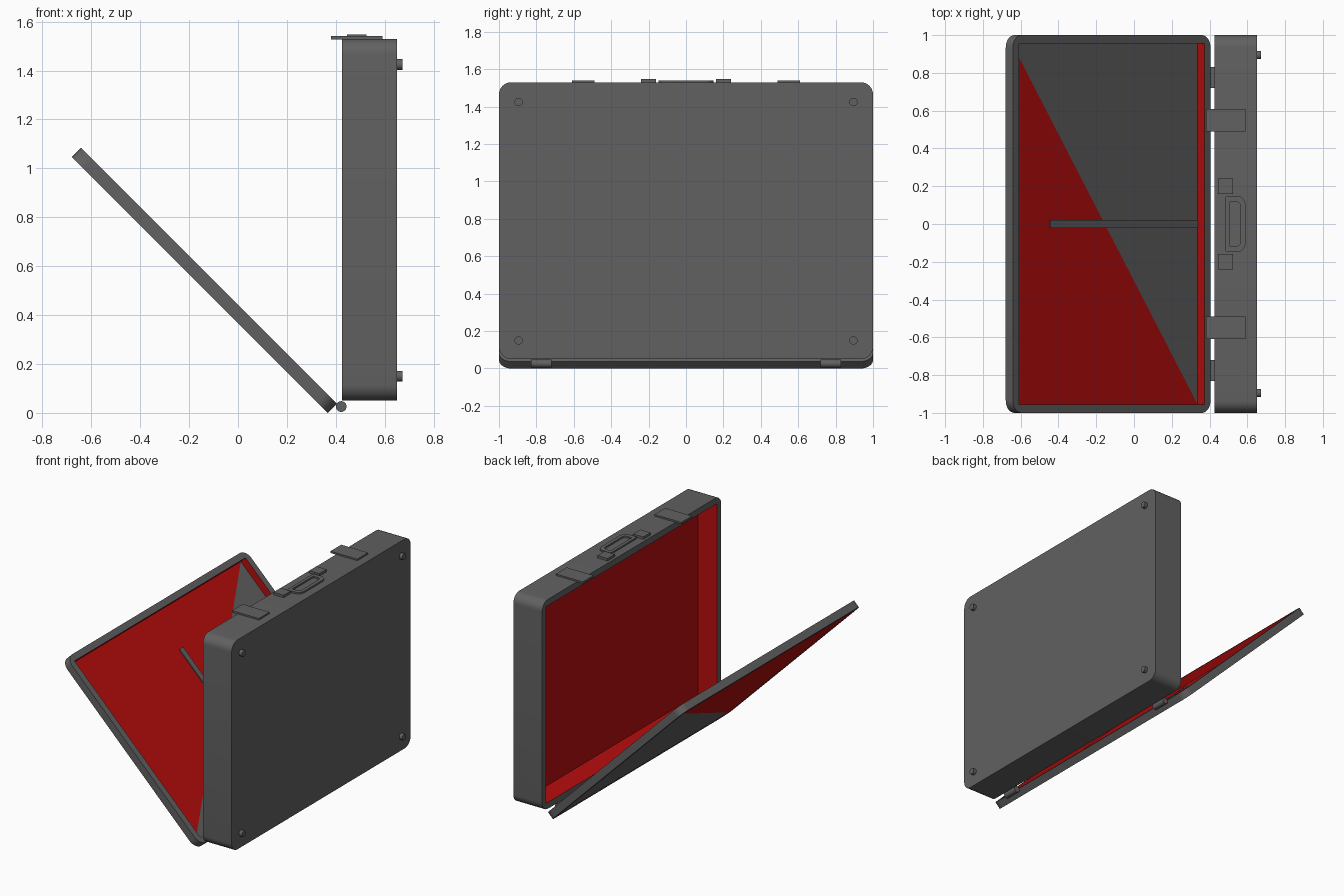
import bpy, bmesh, math
from mathutils import Matrix, Vector

if "Cube" in bpy.data.objects:
    bpy.data.objects.remove(bpy.data.objects["Cube"])


def material(name, rgb):
    m = bpy.data.materials.new(name)
    m.diffuse_color = (*rgb, 1)
    m.use_nodes = True
    m.node_tree.nodes["Principled BSDF"].inputs["Base Color"].default_value = m.diffuse_color
    return m


GREY = material("dark_grey", (0.12, 0.12, 0.12))
RED = material("lining_red", (0.48, 0.004, 0.004))


def finish(obj, name, mats=(GREY,)):
    obj.name = obj.data.name = name
    for m in mats:
        obj.data.materials.append(m)
    bpy.ops.object.select_all(action='DESELECT')
    obj.select_set(True)
    bpy.context.view_layer.objects.active = obj
    bpy.ops.object.shade_smooth_by_angle(angle=math.radians(35))
    return obj


def from_bmesh(bm, name, matrix, mats=(GREY,)):
    bm.transform(matrix)
    bmesh.ops.recalc_face_normals(bm, faces=bm.faces)
    mesh = bpy.data.meshes.new(name)
    bm.to_mesh(mesh)
    bm.free()
    obj = bpy.data.objects.new(name, mesh)
    bpy.context.collection.objects.link(obj)
    return finish(obj, name, mats)


def box(name, x, y, z):
    bpy.ops.mesh.primitive_cube_add(size=1, location=[(a + b) / 2 for a, b in (x, y, z)])
    obj = bpy.context.object
    obj.data.transform(Matrix.Diagonal((x[1] - x[0], y[1] - y[0], z[1] - z[0], 1)))
    return finish(obj, name)


def cylinder(name, radius, length, loc, rot):
    bpy.ops.mesh.primitive_cylinder_add(vertices=24, radius=radius, depth=length,
                                        location=loc, rotation=rot)
    return finish(bpy.context.object, name)


def rounded_loop(bm, x, half, z0, z1, r_low, r_high, seg=8):
    """Rounded rectangle in the y-z plane, always the same point count."""
    verts = []
    corners = ((half, z1, r_high, 0), (-half, z1, r_high, 90),
               (-half, z0, r_low, 180), (half, z0, r_low, 270))
    for y, z, r, start in corners:
        cy = y - math.copysign(r, y)
        cz = z - r if z == z1 else z + r
        for i in range(seg + 1):
            a = math.radians(start + 90 * i / seg)
            verts.append(bm.verts.new((x, cy + r * math.cos(a), cz + r * math.sin(a))))
    return verts


def bridge(bm, a, b, mat=0):
    n = len(a)
    for i in range(n):
        f = bm.faces.new((a[i], a[(i + 1) % n], b[(i + 1) % n], b[i]))
        f.material_index = mat


def hollow(name, matrix, depth, outer, inner, pocket=None, mats=(GREY, RED)):
    """Rounded frame; with a pocket depth it becomes a closed tray."""
    bm = bmesh.new()
    of, ob = (rounded_loop(bm, x, *outer) for x in (0, depth))
    inf, inb = (rounded_loop(bm, x, *inner) for x in (0, pocket or depth))
    bridge(bm, of, ob)
    bridge(bm, of, inf)
    bridge(bm, inf, inb, len(mats) - 1)
    if pocket:
        bm.faces.new(ob)
        bm.faces.new(inb).material_index = 1
    else:
        bridge(bm, ob, inb)
    bmesh.ops.remove_doubles(bm, verts=bm.verts, dist=1e-5)
    return from_bmesh(bm, name, matrix, mats)


# Case body, opening towards -x
H, RIM = 1.48, 0.045
OUTER = (1.0, 0, H, 0.065, 0.065)
INNER = (1 - RIM, RIM, H - RIM, 0, 0)
hollow("case_body", Matrix.Translation((0.425, 0, 0.05)), 0.225, OUTER, INNER, pocket=0.15)

# Lid frame, leaning open at 45 degrees
T = 0.053
s = math.sqrt(0.5)
LID = Matrix(((-s, 0, -s, 0.405), (0, -1, 0, 0), (-s, 0, s, T * s), (0, 0, 0, 1)))
hollow("lid_frame", LID, T, OUTER, INNER)

# Lid panel, split along its diagonal into a grey and a red half
bm = bmesh.new()
w, lo, hi = 1 - RIM, RIM, H - RIM
v = [bm.verts.new((T - 0.001, y, z)) for y, z in ((w, lo), (-w, lo), (-w, hi), (w, hi))]
bm.faces.new((v[0], v[1], v[2]))
bm.faces.new((v[0], v[2], v[3])).material_index = 1
bm.normal_update()
from_bmesh(bm, "lid_panel", LID, (GREY, RED))

# Plain trim strip on the lid panel
strip = box("lid_strip", (T - 0.009, T - 0.002), (-0.02, 0.02), (0.05, 1.155))
strip.data.transform(Matrix.Translation(strip.location))
strip.location = (0, 0, 0)
strip.data.transform(LID)

# Carrying handle lying flat on the top
FLAT = Matrix(((0, 0, 1, 0), (0, 1, 0, 0), (-1, 0, 0, 1.541), (0, 0, 0, 1)))
hollow("handle", FLAT, 0.012, (0.148, 0.485, 0.59, 0.008, 0.045),
       (0.118, 0.507, 0.565, 0.004, 0.025), mats=(GREY,))

# Latches, locks, hinges and feet on both sides
for side, label in ((1, "back"), (-1, "front")):
    def span(a, b):
        return tuple(sorted((side * a, side * b)))
    box(f"latch_{label}", (0.38, 0.59), span(0.49, 0.61), (1.528, 1.541))
    box(f"lock_{label}", (0.445, 0.525), span(0.16, 0.24), (1.528, 1.547))
    cylinder(f"hinge_{label}", 0.022, 0.11, (0.422, side * 0.775, 0.026), (math.pi / 2, 0, 0))
    for z, level in ((0.15, "lower"), (1.425, "upper")):
        cylinder(f"foot_{level}_{label}", 0.022, 0.03, (0.658, side * 0.895, z), (0, math.pi / 2, 0))
